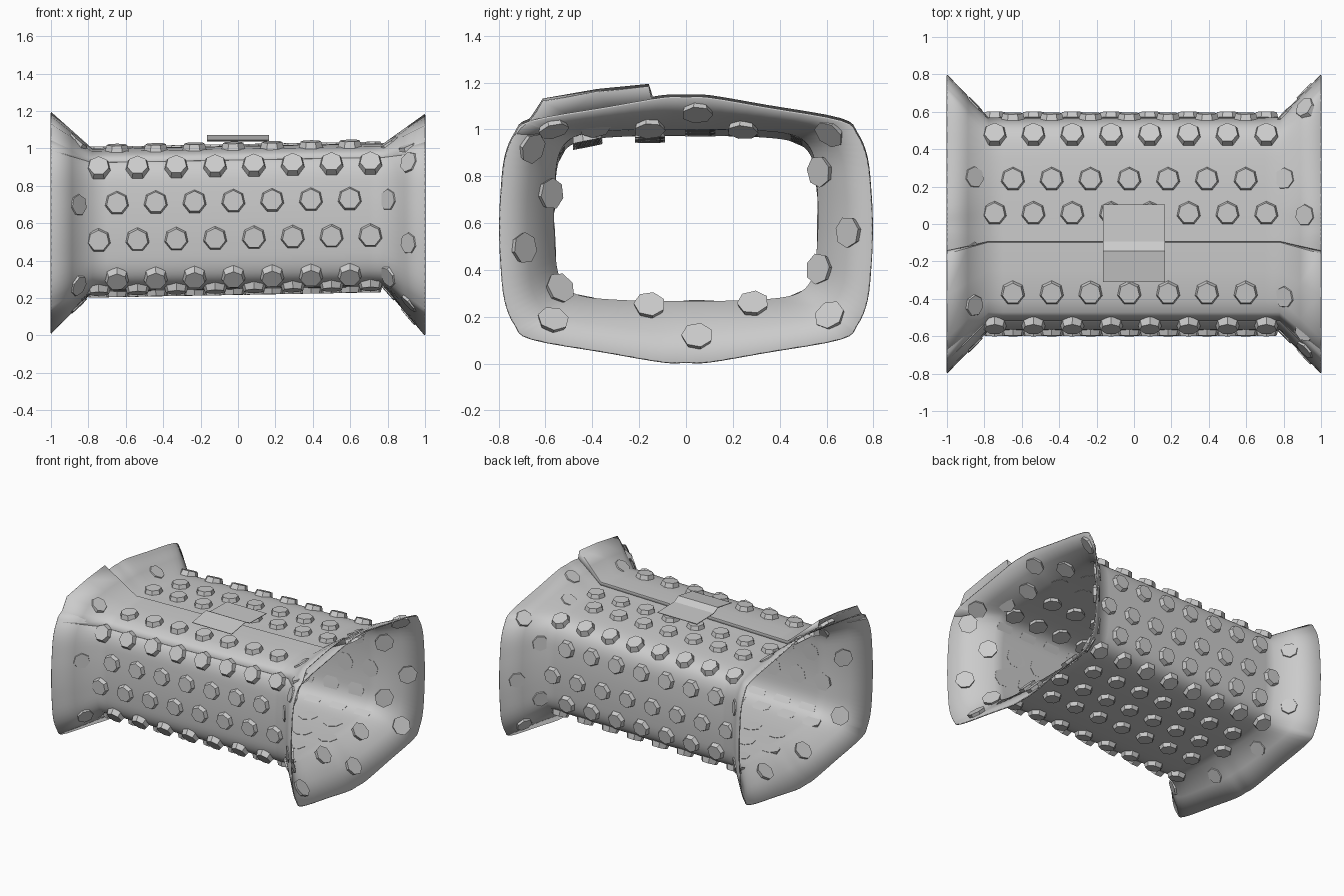
import bpy, bmesh, math
from mathutils import Vector, Matrix

if "Cube" in bpy.data.objects:
    bpy.data.objects.remove(bpy.data.objects["Cube"])

# Quarter profiles (y, z above section centre) of the sleeve body and flared rim
BODY_Q = [(0, .37), (.12, .37), (.28, .366), (.43, .352), (.51, .317), (.55, .245), (.563, .13), (.567, 0)]
RIM_Q = [(0, .565), (.1, .563), (.34, .522), (.66, .465), (.73, .405), (.773, .3), (.79, .14), (.795, 0)]
# Half strips of the overlapping flap on top
BODY_F = [(-.515, .318), (-.47, .355), (-.4, .374), (-.25, .388), (-.1, .392), (-.095, .372)]
RIM_F = [(-.73, .407), (-.66, .472), (-.61, .55), (-.38, .59), (-.16, .612), (-.145, .56)]
BODY_C, RIM_C = .62, .57
FOLD = .78
STATIONS = [-1, -.89, -FOLD, -.7, -.35, 0, .35, .7, FOLD, .89, 1]


def full_loop(q):
    """Mirror a quarter profile to a closed loop."""
    right = q + [(y, -z) for y, z in q[-2::-1]]
    return right + [(-y, z) for y, z in right[-2:0:-1]]


def refine(pts, closed, n=4):
    """Smoothly resample a profile."""
    out, m = [], len(pts)
    for i in range(m if closed else m - 1):
        ids = [i - 1, i, i + 1, i + 2]
        ids = [k % m if closed else min(max(k, 0), m - 1) for k in ids]
        a, b, c, d = [Vector(pts[k]) for k in ids]
        for s in range(n):
            t = s / n
            out.append(.5 * (2 * b + (c - a) * t + (2 * a - 5 * b + 4 * c - d) * t * t
                             + (3 * b - a - 3 * c + d) * t ** 3))
    if not closed:
        out.append(Vector(pts[-1]))
    return out


def section(x, body, rim):
    """Cross-section at x, blending from body to rim past the fold."""
    k = max(0, (abs(x) - FOLD) / (1 - FOLD))
    shift = .014 * max(-1, min(1, x / FOLD)) * (1 - k)
    if x < 0:
        shift += .01 * k
    cz = BODY_C + (RIM_C - BODY_C) * k + shift
    return [Vector((x, b.x + (r.x - b.x) * k, cz + b.y + (r.y - b.y) * k)) for b, r in zip(body, rim)]


def finish(name, bm, thickness=0, smooth=True):
    me = bpy.data.meshes.new(name)
    bm.to_mesh(me)
    bm.free()
    ob = bpy.data.objects.new(name, me)
    bpy.context.collection.objects.link(ob)
    if thickness:
        mod = ob.modifiers.new("thickness", 'SOLIDIFY')
        mod.thickness, mod.offset = thickness, 0
    if smooth:
        bpy.ops.object.select_all(action='DESELECT')
        ob.select_set(True)
        bpy.context.view_layer.objects.active = ob
        bpy.ops.object.shade_smooth_by_angle(angle=math.radians(60))
    return ob


def loft(name, rows, closed, thickness, smooth=True):
    bm = bmesh.new()
    vs = [[bm.verts.new(p) for p in r] for r in rows]
    n = len(rows[0])
    for a, b in zip(vs, vs[1:]):
        for i in range(n if closed else n - 1):
            j = (i + 1) % n
            bm.faces.new((a[i], a[j], b[j], b[i]))
    bmesh.ops.recalc_face_normals(bm, faces=bm.faces)
    return finish(name, bm, thickness, smooth)


# Sleeve with flared ends
body, rim = refine(full_loop(BODY_Q), True), refine(full_loop(RIM_Q), True)
loft("sleeve", [section(x, body, rim) for x in STATIONS], True, .008)

# Overlapping flap
fb, fr = refine(BODY_F, False, 1), refine(RIM_F, False, 1)
loft("overlap_flap", [section(x, fb, fr) for x in STATIONS], False, .006)

# Closing tab bent over the seam
TAB = [(-.31, 1.042), (-.145, 1.07), (-.095, 1.044), (.105, 1.04)]
loft("closing_tab", [[Vector((x, y, z)) for y, z in TAB] for x in (-.165, .165)], False, .004, False)

# Heptagonal studs in staggered rows
studs = bmesh.new()


def add_stud_row(target, first_x, prof, closed, hidden=False):
    pb, pr = prof
    n = len(pb)
    i = min(range(n), key=lambda k: (pb[k] + Vector((0, BODY_C)) - Vector(target)).length)
    lo, hi = (i - 1, (i + 1) % n) if closed else (max(i - 1, 0), min(i + 1, n - 1))
    for k in range(9):
        x = first_x + .2075 * k
        s = section(x, pb, pr)
        du = section(x + .01, pb, pr)[i] - section(x - .01, pb, pr)[i]
        normal = du.cross(s[hi] - s[lo]).normalized()
        if normal.dot(Vector((0, s[i].y, s[i].z - .6))) < 0:
            normal.negate()
        # Studs sit deeper in the flares and in the layer under the flap
        sink = .022 if abs(x) > FOLD else 0.028 if hidden else 0
        xa = (Vector((1, 0, 0)) - normal * normal.x).normalized()
        ya = normal.cross(xa)
        rot = Matrix((xa, ya, normal)).transposed().to_4x4()
        bmesh.ops.create_cone(studs, cap_ends=True, segments=7, radius1=.068, radius2=.056, depth=.04,
                              matrix=Matrix.Translation(s[i] + normal * (.013 - sink)) @ rot)


A, B = -.745, -.855
ROWS = [((.47, .97), A), ((.26, 1), B), ((.06, 1), A),
        ((.567, .8), B), ((.567, .6), A), ((.56, .4), B), ((.48, .27), A),
        ((.27, .25), B), ((.07, .25), A), ((-.17, .25), B), ((-.42, .26), A),
        ((-.535, .315), B), ((-.567, .51), A), ((-.567, .72), B), ((-.54, .9), A)]
for target, x0 in ROWS:
    add_stud_row(target, x0, (body, rim), True)
for target, x0 in [((-.17, 1), B), ((-.42, .97), A)]:
    add_stud_row(target, x0, (body, rim), True, hidden=True)
flap_fine = (refine(BODY_F, False, 8), refine(RIM_F, False, 8))
add_stud_row((-.375, 1.0), B, flap_fine, False)
finish("studs", studs, smooth=False)
